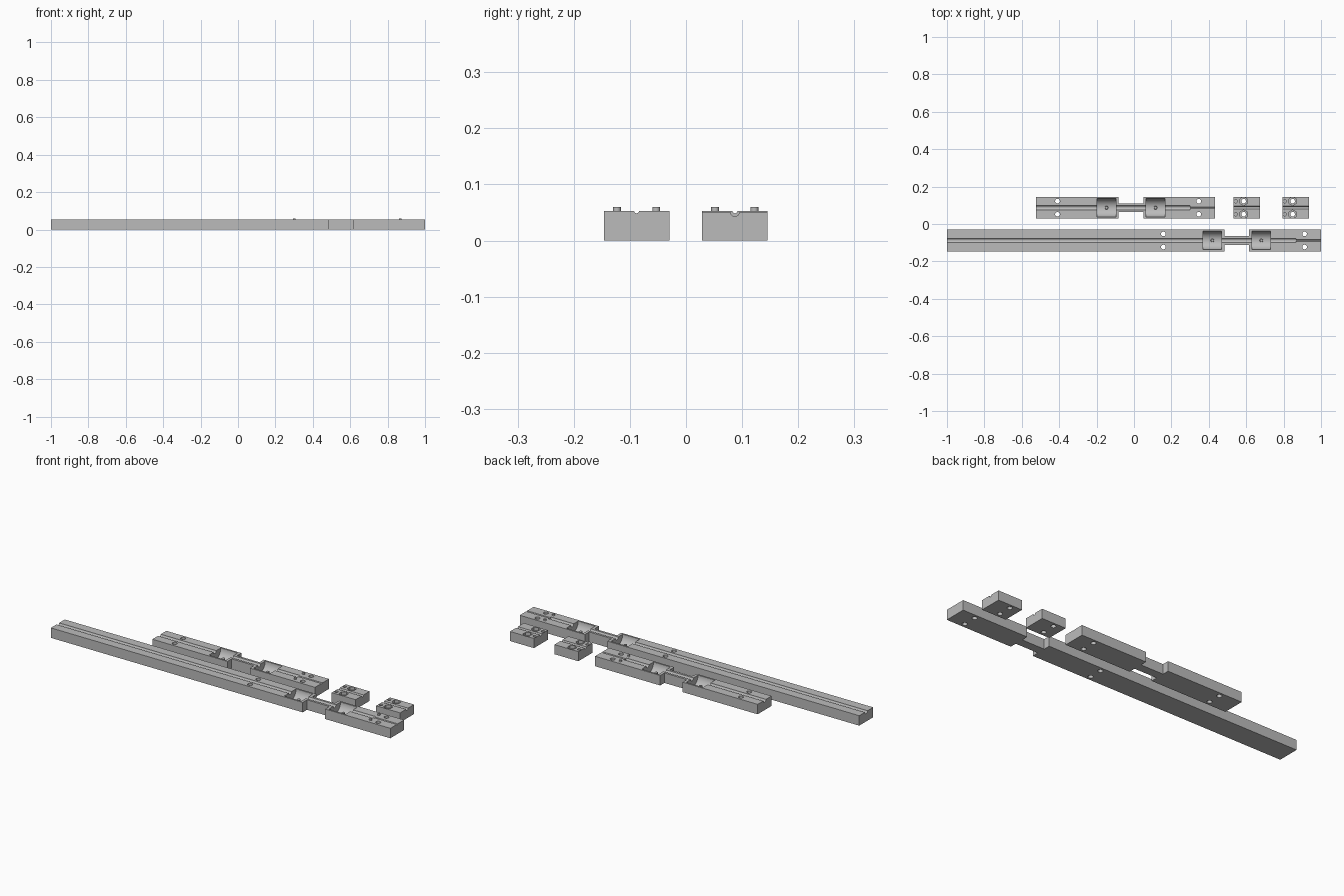
import bpy, math
from mathutils import Vector

cube = bpy.data.objects.get("Cube")
if cube:
    bpy.data.objects.remove(cube, do_unlink=True)

grey = bpy.data.materials.new("plain_grey")
grey.use_nodes = True
grey.diffuse_color = (0.5, 0.5, 0.5, 1)
grey.node_tree.nodes["Principled BSDF"].inputs["Base Color"].default_value = (0.5, 0.5, 0.5, 1)

H = 0.053         # rail height
HALF = 0.0585     # half width of every body
BOLT = 0.035      # sideways offset of bolts and pegs


def finish(ob, name):
    ob.name = name
    ob.data.materials.clear()
    ob.data.materials.append(grey)
    return ob


def box(name, lo, hi):
    lo, hi = Vector(lo), Vector(hi)
    bpy.ops.mesh.primitive_cube_add(size=1, location=(lo + hi) / 2)
    ob = bpy.context.object
    ob.scale = hi - lo
    bpy.ops.object.transform_apply(location=True, scale=True, rotation=False)
    return finish(ob, name)


def upright(name, x, y, z0, z1, r, sides=24, top=None):
    bpy.ops.mesh.primitive_cone_add(vertices=sides, radius1=r, radius2=r if top is None else top,
                                    depth=z1 - z0, location=(x, y, (z0 + z1) / 2))
    return finish(bpy.context.object, name)


def lengthwise(x0, x1, y, z, r, sides=32):
    bpy.ops.mesh.primitive_cylinder_add(vertices=sides, radius=r, depth=x1 - x0,
                                        location=((x0 + x1) / 2, y, z),
                                        rotation=(0, math.pi / 2, 0))
    return finish(bpy.context.object, "cutter")


def carve(ob, cutters, operation='DIFFERENCE'):
    for c in cutters:
        c.hide_render = True
        bpy.context.view_layer.objects.active = ob
        m = ob.modifiers.new("carve", 'BOOLEAN')
        m.operation, m.solver, m.object = operation, 'EXACT', c
        bpy.ops.object.modifier_apply(modifier=m.name)
        bpy.data.objects.remove(c, do_unlink=True)


def smooth(ob):
    bpy.ops.object.select_all(action='DESELECT')
    ob.select_set(True)
    bpy.context.view_layer.objects.active = ob
    bpy.ops.object.shade_smooth_by_angle(angle=math.radians(30))


def rail(name, left, mid, y):
    """Long body with a narrow waist at mid, two round troughs and bolt holes."""
    right = mid + 0.45
    body = box(name, (left, y - HALF, 0), (right, y + HALF, H))
    cuts = []
    # waist
    for s in (-1, 1):
        a, b = sorted((y + s * 0.023, y + s * 0.08))
        cuts.append(box("cutter", (mid - 0.066, a, -0.02), (mid + 0.066, b, 0.1)))
    # string groove, wide then narrow
    cuts.append(lengthwise(left - 0.05, mid + 0.315, y, H, 0.0115))
    cuts.append(lengthwise(mid + 0.3, right + 0.05, y, H, 0.0045, 16))
    # troughs
    for s in (-1, 1):
        x = mid + s * 0.131
        cuts.append(lengthwise(x - 0.05, x + 0.05, y, H + 0.001, 0.0495, 48))
    # bolt holes
    for x in (mid - 0.393, mid + 0.362):
        for s in (-1, 1):
            cuts.append(upright("cutter", x, y + s * BOLT, -0.02, 0.1, 0.0125))
    carve(body, cuts)
    smooth(body)
    # trough pins and locating pegs
    for s in (-1, 1):
        smooth(upright(name + "_trough_pin", mid + s * 0.131, y, 0.002, 0.03, 0.0095, 20, 0.008))
        smooth(upright(name + "_peg", mid + 0.317, y + s * BOLT, H - 0.003, 0.06, 0.007))


def clamp(name, left, y):
    """Short clamp block with nut pockets and peg sockets."""
    top = 0.051
    body = box(name, (left, y - HALF, 0), (left + 0.141, y + HALF, top))
    cuts = [lengthwise(left - 0.05, left + 0.2, y, top, 0.008, 20)]
    for s in (-1, 1):
        yy = y + s * BOLT
        cuts.append(upright("cutter", left + 0.054, yy, -0.02, 0.1, 0.0125))
        cuts.append(upright("cutter", left + 0.054, yy, top - 0.016, 0.1, 0.023, 6))
        cuts.append(upright("cutter", left + 0.012, yy, top - 0.012, 0.1, 0.009))
    carve(body, cuts)
    smooth(body)


rail("long_rail", -1.0, 0.55, -0.088)
rail("short_rail", -0.524, -0.016, 0.087)
clamp("inner_clamp", 0.532, 0.087)
clamp("outer_clamp", 0.794, 0.087)
